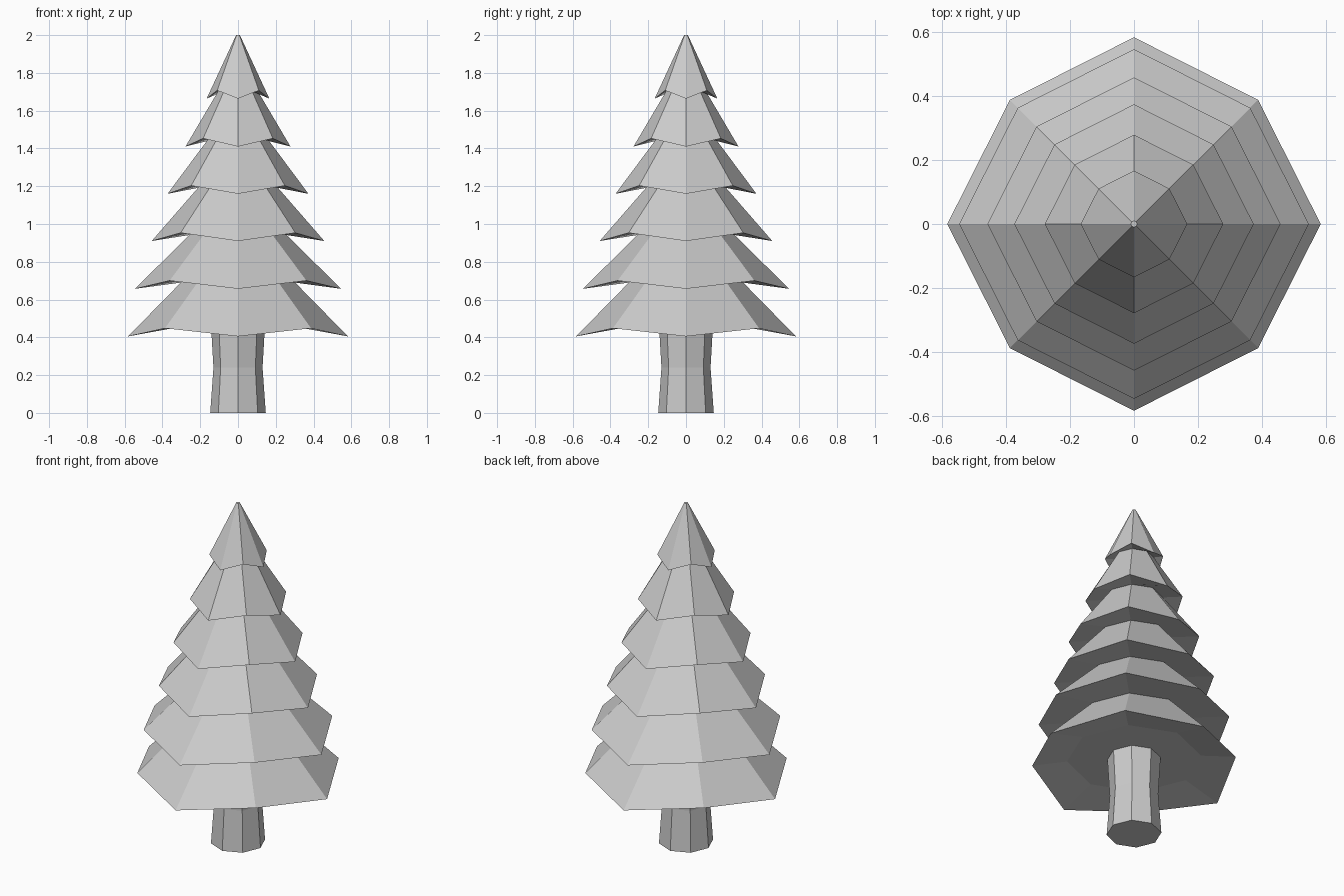
import bpy, bmesh
from math import pi, cos, sin

if "Cube" in bpy.data.objects:
    bpy.data.objects.remove(bpy.data.objects["Cube"])

SIDES = 8


def loft(name, rings):
    """Closed octagonal loft; ring = (corner radius, z, diagonal radius, diagonal z)."""
    bm = bmesh.new()
    loops = []
    for r, z, rd, zd in rings:
        loop = []
        for i in range(SIDES):
            a = 2 * pi * i / SIDES
            rad, h = (rd, zd) if i % 2 else (r, z)
            loop.append(bm.verts.new((rad * cos(a), rad * sin(a), h)))
        loops.append(loop)
    for lo, hi in zip(loops, loops[1:]):
        for i in range(SIDES):
            j = (i + 1) % SIDES
            bm.faces.new((lo[i], lo[j], hi[j], hi[i]))
    bm.faces.new(loops[0][::-1])
    bm.faces.new(loops[-1])
    bmesh.ops.recalc_face_normals(bm, faces=bm.faces)
    mesh = bpy.data.meshes.new(name)
    bm.to_mesh(mesh)
    bm.free()
    obj = bpy.data.objects.new(name, mesh)
    bpy.context.collection.objects.link(obj)
    return obj


def even(r, z):
    return (r, z, r, z)


# Trunk, pinched at the middle
loft("trunk", [even(0.147, 0), even(0.13, 0.24), even(0.145, 0.5)])

# Foliage: each tier is a drooping rim (radius, z) sloping in to the next tier
tiers = [(0.582, 0.405), (0.545, 0.657), (0.457, 0.91),
         (0.373, 1.16), (0.278, 1.41), (0.166, 1.664)]
necks = [(0.29, 0.703), (0.245, 0.955), (0.20, 1.205),
         (0.155, 1.453), (0.105, 1.703), (0.01, 2.0)]

rings = [even(0.36, 0.465)]
for (r, z), neck in zip(tiers, necks):
    rings.append((r, z, r * 0.94, z + 0.043))
    rings.append(even(*neck))
loft("foliage", rings)
